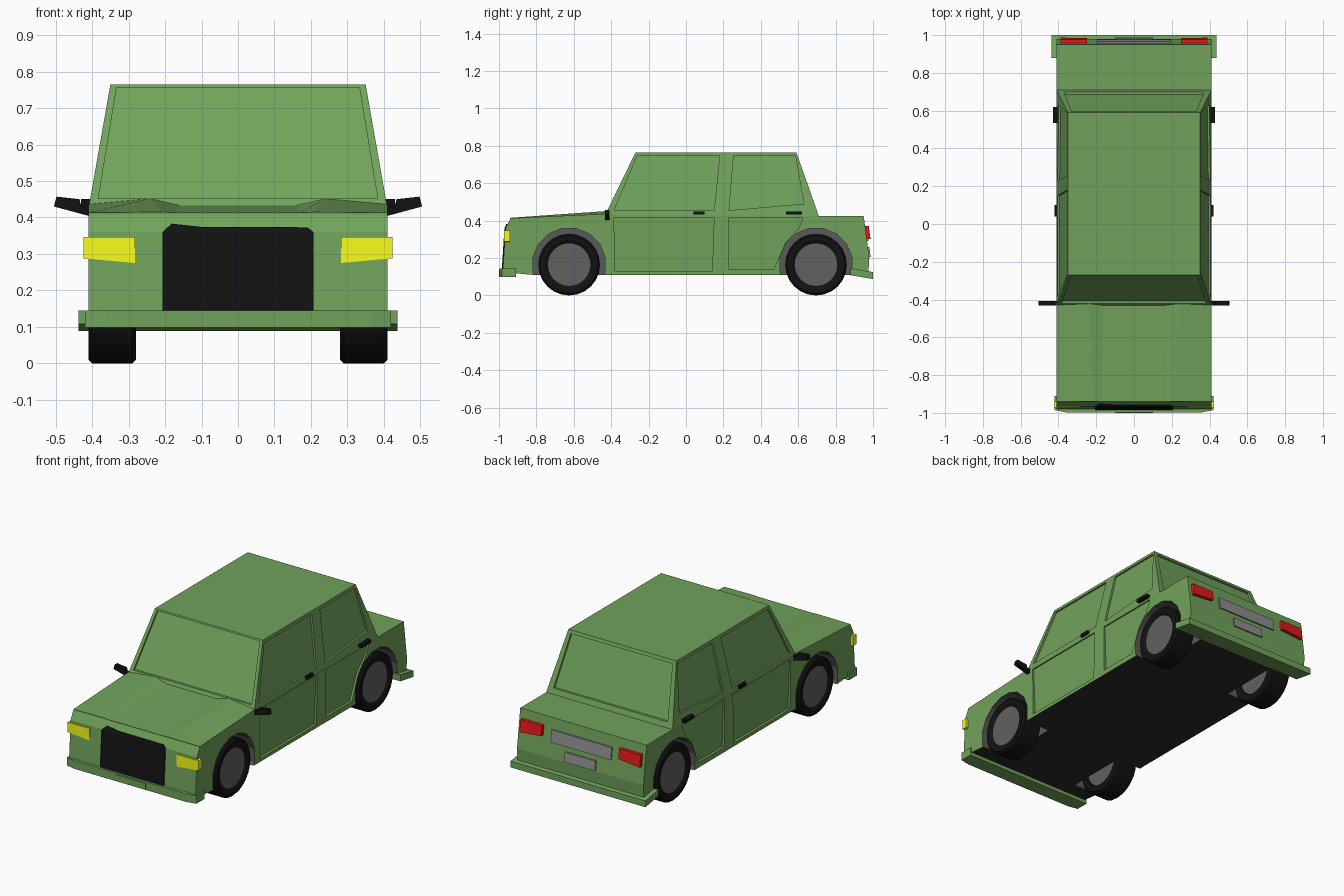
import bpy, bmesh, math
from mathutils import Vector

if "Cube" in bpy.data.objects:
    bpy.data.objects.remove(bpy.data.objects["Cube"])


def mat(name, r, g, b):
    m = bpy.data.materials.new(name)
    m.diffuse_color = (r, g, b, 1)
    m.use_nodes = True
    m.node_tree.nodes["Principled BSDF"].inputs["Base Color"].default_value = m.diffuse_color
    return m


GREEN = mat("green_paint", .165, .365, .105)
DARK = mat("underside_dark", .025, .025, .025)
WELL = mat("well_grey", .1, .1, .1)
BLACK = mat("black", .006, .006, .006)
HUB = mat("hub_grey", .12, .12, .12)
PLATE = mat("plate_grey", .27, .27, .27)
YELLOW = mat("lamp_yellow", .95, 1, .01)
RED = mat("lamp_red", .75, .01, .01)


def loft(bm, a, b):
    """Closed solid between two matching outlines."""
    va = [bm.verts.new(p) for p in a]
    vb = [bm.verts.new(p) for p in b]
    n = len(a)
    bm.faces.new(va[::-1])
    bm.faces.new(vb)
    for i in range(n):
        j = (i + 1) % n
        bm.faces.new((va[i], va[j], vb[j], vb[i]))


def finish(name, bm, *mats):
    bmesh.ops.recalc_face_normals(bm, faces=bm.faces)
    me = bpy.data.meshes.new(name)
    bm.to_mesh(me)
    bm.free()
    for m in mats:
        me.materials.append(m)
    ob = bpy.data.objects.new(name, me)
    bpy.context.collection.objects.link(ob)
    return ob


def solid(name, a, b, m):
    bm = bmesh.new()
    loft(bm, a, b)
    return finish(name, bm, m)


def box(name, x0, x1, y0, y1, z0, z1, m):
    q = [(x0, y0), (x1, y0), (x1, y1), (x0, y1)]
    return solid(name, [(x, y, z0) for x, y in q], [(x, y, z1) for x, y in q], m)


def cut(ob, cutter):
    mod = ob.modifiers.new("cut", 'BOOLEAN')
    mod.operation = 'DIFFERENCE'
    mod.solver = 'EXACT'
    mod.object = cutter
    cutter.hide_render = True
    cutter.hide_set(True)


def lerp(z, z0, v0, z1, v1):
    return v0 + (v1 - v0) * (z - z0) / (z1 - z0)


def side_x(z):      # cabin side slope
    return lerp(z, .425, .41, .765, .35)


def screen_y(z):    # windscreen slope
    return lerp(z, .425, -.435, .765, -.27)


def back_y(z):      # rear window slope
    return lerp(z, .425, .71, .765, .59)


def nose_y(z):      # front panel
    return lerp(z, .12, -.98, .36, -.965) if z <= .36 else lerp(z, .36, -.965, .412, -.94)


def tail_y(z):      # rear panel
    return lerp(z, .2, .98, .425, .95)


AXLES = (-.625, .695)

# Lower body: side profile extruded across, with dark floor
prof = [(-.98, .125), (-.965, .36), (-.94, .408), (-.43, .43), (.71, .425), (.95, .425),
        (.98, .2), (.975, .12), (.93, .11), (-.82, .11)]
bm = bmesh.new()
loft(bm, [(-.41, y, z) for y, z in prof], [(.41, y, z) for y, z in prof])
bmesh.ops.recalc_face_normals(bm, faces=bm.faces)
for f in bm.faces:
    if f.normal.z < -.99:
        f.material_index = 1
body = finish("lower_body", bm, GREEN, DARK, WELL)

# Wheel arch cutters
bm = bmesh.new()
for y in AXLES:
    for s in (-1, 1):
        ring = [(y + .197 * math.cos(math.pi * (i + .5) / 8), .165 + .197 * math.sin(math.pi * (i + .5) / 8))
                for i in range(16)]
        loft(bm, [(s * .25, a, b) for a, b in ring], [(s * .5, a, b) for a, b in ring])
for f in bm.faces:
    f.material_index = 2
cut(body, finish("arch_cutter", bm, GREEN, DARK, WELL))

# Door panel recesses
doors = [[(-.385, .418), (.15, .418), (.14, .13), (-.38, .13)],
         [(.23, .418), (.625, .418), (.605, .365), (.53, .28), (.47, .14), (.23, .14)]]
bm = bmesh.new()
for d in doors:
    for s in (-1, 1):
        loft(bm, [(s * lerp(z, .13, .395, .42, .402), y, z) for y, z in d], [(s * .5, y, z) for y, z in d])
cut(body, finish("door_cutter", bm, GREEN, DARK, WELL))

# Cabin: tapered box
base = [(-.41, -.435, .425), (.41, -.435, .425), (.41, .71, .425), (-.41, .71, .425)]
roof = [(-.35, -.27, .765), (.35, -.27, .765), (.35, .59, .765), (-.35, .59, .765)]
cabin = solid("cabin", base, roof, GREEN)

# Window recesses
bm = bmesh.new()
windows = [[(-.385, .455), (-.26, .747), (.18, .747), (.15, .455)],
           [(.23, .455), (.63, .49), (.585, .747), (.255, .747)]]
for w in windows:
    for s in (-1, 1):
        loft(bm, [(s * (side_x(z) - .011), y, z) for y, z in w], [(s * .5, y, z) for y, z in w])
front = [(-.383, .452), (.383, .452), (.333, .757), (-.333, .757)]
rear = [(-.37, .455), (.37, .455), (.33, .747), (-.33, .747)]
loft(bm, [(x, screen_y(z) + .014, z) for x, z in front], [(x, -.6, z) for x, z in front])
loft(bm, [(x, back_y(z) - .014, z) for x, z in rear], [(x, .9, z) for x, z in rear])
cut(cabin, finish("window_cutter", bm, GREEN))

# Bonnet with two raised ridges fading toward the nose
h0 = [(-.41, .413), (-.21, .415), (-.17, .413), (.17, .413), (.21, .415), (.41, .413)]
h1 = [(-.41, .437), (-.24, .452), (-.16, .434), (.16, .434), (.24, .452), (.41, .437)]
solid("bonnet", [(x, -.94, z) for x, z in h0] + [(.41, -.94, .405), (-.41, -.94, .405)],
      [(x, -.415, z) for x, z in h1] + [(.41, -.415, .415), (-.41, -.415, .415)], GREEN)

# Bumpers with plates
fb = [(-.42, -.91), (-.42, -.985), (-.36, -.997), (.36, -.997), (.42, -.985), (.42, -.91)]
solid("front_bumper", [(x, y, .098) for x, y in fb], [(x, y, .145) for x, y in fb], GREEN)
rb = [(.88, .108), (1, .088), (1, .125), (.88, .145)]
solid("rear_bumper", [(-.437, y, z) for y, z in rb], [(.437, y, z) for y, z in rb], GREEN)
box("front_plate", -.1, .1, -1, -.98, .1, .137, GREEN)


def on_face(name, pts, fy, out, inn, m):
    """Thin slab lying on the nose or tail panel."""
    solid(name, [(x, fy(z) + out, z) for x, z in pts], [(x, fy(z) + inn, z) for x, z in pts], m)


# Grille in two folds
on_face("grille", [(-.207, .145), (.207, .145), (.207, .36), (-.207, .36)], nose_y, -.006, .02, BLACK)
on_face("grille_top", [(-.207, .36), (.207, .36), (.19, .373), (-.1, .374), (-.182, .383)],
        nose_y, -.006, .02, BLACK)

# Tail trim and plate
for n, w, z0, z1 in (("tail_trim", .195, .29, .36), ("rear_plate", .1, .205, .26)):
    on_face(n, [(-w, z0), (w, z0), (w, z1), (-w, z1)], tail_y, .008, -.01, PLATE)

for s in (-1, 1):
    # Lamps
    on_face("headlamp", [(s * .283, .275), (s * .424, .288), (s * .424, .346), (s * .283, .346)],
            lambda z: -.96, -.012, .02, YELLOW)
    on_face("tail_lamp", [(s * .25, .315), (s * .39, .302), (s * .39, .372), (s * .25, .372)],
            tail_y, .02, -.01, RED)
    # Door mirrors
    m = [(.405, .403), (.505, .43), (.498, .457), (.435, .45), (.43, .432), (.405, .432)]
    solid("door_mirror", [(s * x, -.432, z) for x, z in m], [(s * x, -.408, z) for x, z in m], BLACK)
    # Door handles
    for y0, y1, x in ((.04, .1, .42), (.535, .62, .43)):
        a, b = sorted((s * .395, s * x))
        box("door_handle", a, b, y0, y1, .432, .45, BLACK)
    # Wheels: lathed tyre ring and hub
    for y in AXLES:
        tyre = [(.28, .12), (.28, .155), (.29, .165), (.4, .165), (.41, .155), (.41, .132), (.4, .114), (.29, .114)]
        bm = bmesh.new()
        N = 24
        rings = [[bm.verts.new((s * x, y + r * math.cos(2 * math.pi * i / N), .165 + r * math.sin(2 * math.pi * i / N)))
                  for x, r in tyre] for i in range(N)]
        for i in range(N):
            p, q = rings[i], rings[(i + 1) % N]
            for k in range(len(tyre)):
                l = (k + 1) % len(tyre)
                bm.faces.new((p[k], p[l], q[l], q[k]))
        finish("tyre", bm, BLACK)
        disc = [(y + .116 * math.cos(2 * math.pi * i / N), .165 + .116 * math.sin(2 * math.pi * i / N))
                for i in range(N)]
        solid("hub", [(s * .29, a, b) for a, b in disc], [(s * .4, a, b) for a, b in disc], HUB)
